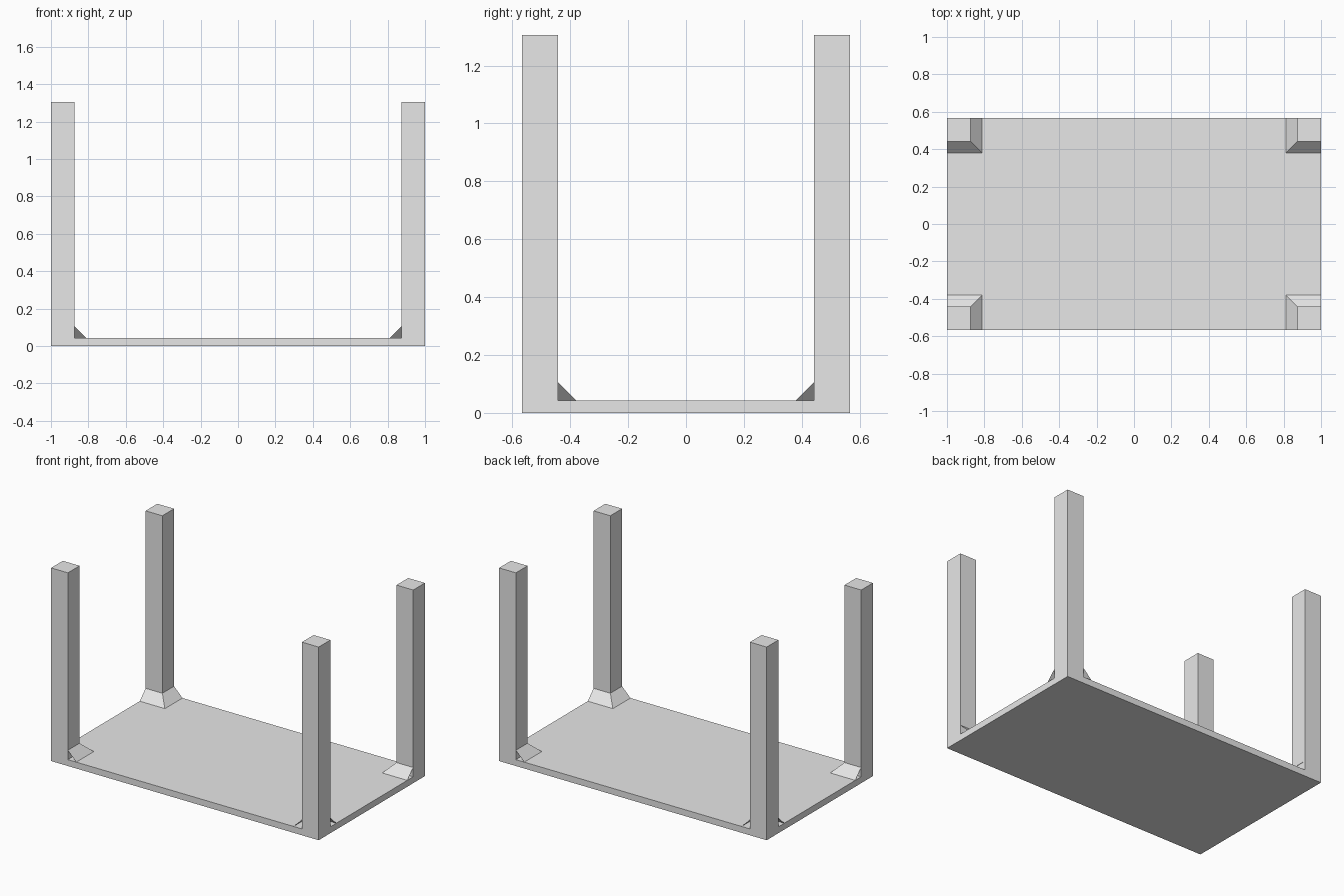
import bpy
import bmesh

# Remove the default cube
cube = bpy.data.objects.get("Cube")
if cube:
    bpy.data.objects.remove(cube, do_unlink=True)

HALF_X, HALF_Y, HEIGHT = 1.0, 0.567, 1.305
SLAB = 0.043      # slab thickness
LEG = 0.125       # leg width
FLARE = 0.063     # brace width and height

grey = bpy.data.materials.new("plain_grey")
grey.use_nodes = True
COLOUR = (0.8, 0.8, 0.8, 1.0)
grey.diffuse_color = COLOUR
grey.node_tree.nodes["Principled BSDF"].inputs["Base Color"].default_value = COLOUR


def add_object(name, bm):
    mesh = bpy.data.meshes.new(name)
    bm.to_mesh(mesh)
    bm.free()
    mesh.materials.append(grey)
    obj = bpy.data.objects.new(name, mesh)
    bpy.context.collection.objects.link(obj)
    return obj


def box(name, low, high, open_bottom=False):
    bm = bmesh.new()
    bmesh.ops.create_cube(bm, size=1)
    for v in bm.verts:
        v.co = [lo + (c + 0.5) * (hi - lo) for c, lo, hi in zip(v.co, low, high)]
    if open_bottom:
        bm.normal_update()
        down = [f for f in bm.faces if f.normal.z < -0.9]
        bmesh.ops.delete(bm, geom=down, context='FACES_ONLY')
    return add_object(name, bm)


def brace(name, sx, sy):
    """Two sloped, mitred plates on the inner sides of a leg, open at the ends."""
    bm = bmesh.new()

    def edge_line(inset, z):
        x, y = HALF_X - inset, HALF_Y - inset
        return [bm.verts.new((sx * px, sy * py, z))
                for px, py in ((x, HALF_Y), (x, y), (HALF_X, y))]

    upper = edge_line(LEG, SLAB + FLARE)
    lower = edge_line(LEG + FLARE, SLAB)
    for i in range(2):
        face = bm.faces.new((upper[i], upper[i + 1], lower[i + 1], lower[i]))
        face.normal_update()
        if face.normal.z < 0:
            face.normal_flip()
    return add_object(name, bm)


# Flat slab resting on the ground
box("tabletop", (-HALF_X, -HALF_Y, 0), (HALF_X, HALF_Y, SLAB))

# Upright legs with braces at the four corners
for side, sx in (("right", -1), ("left", 1)):
    for end, sy in (("front", -1), ("back", 1)):
        xs = sorted((sx * HALF_X, sx * (HALF_X - LEG)))
        ys = sorted((sy * HALF_Y, sy * (HALF_Y - LEG)))
        box(f"{end}_{side}_leg", (xs[0], ys[0], SLAB), (xs[1], ys[1], HEIGHT), True)
        brace(f"{end}_{side}_brace", sx, sy)
